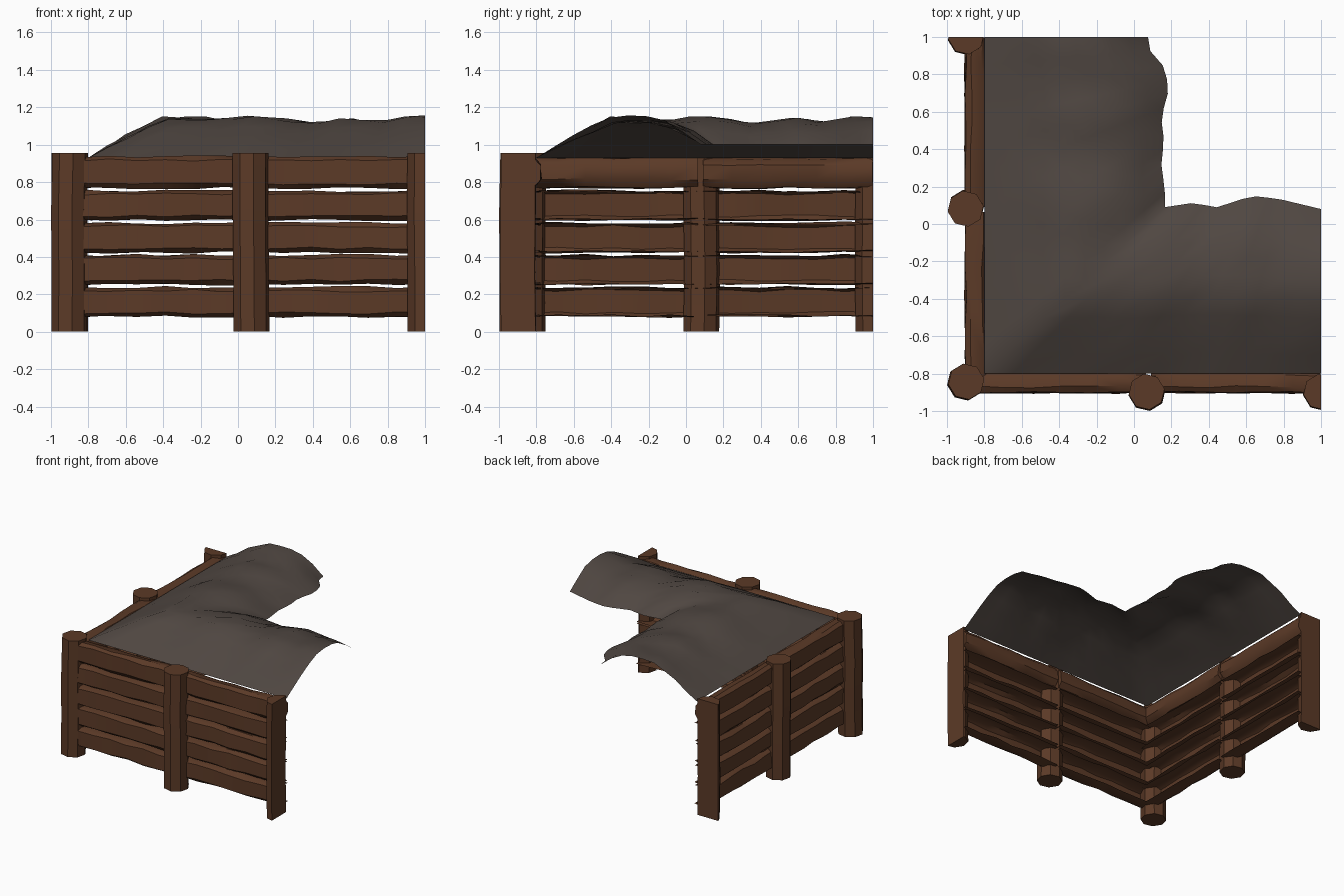
import bpy, bmesh, math, random
from mathutils import Vector

if "Cube" in bpy.data.objects:
    bpy.data.objects.remove(bpy.data.objects["Cube"])

random.seed(4)


def material(name, rgb):
    m = bpy.data.materials.new(name)
    m.diffuse_color = (*rgb, 1)
    m.use_nodes = True
    m.node_tree.nodes["Principled BSDF"].inputs["Base Color"].default_value = m.diffuse_color
    return m


WOOD = material("brown wood", (0.105, 0.042, 0.020))
SOIL = material("grey brown soil", (0.080, 0.063, 0.054))


def jit(a):
    return random.uniform(-a, a)


def finish(bm, name, mat, angle=40):
    me = bpy.data.meshes.new(name)
    bm.to_mesh(me)
    bm.free()
    ob = bpy.data.objects.new(name, me)
    bpy.context.collection.objects.link(ob)
    me.materials.append(mat)
    bpy.ops.object.select_all(action='DESELECT')
    ob.select_set(True)
    bpy.context.view_layer.objects.active = ob
    bpy.ops.object.shade_smooth_by_angle(angle=math.radians(angle))
    return ob


def clip(bm, co, no):
    """Cut away everything beyond a plane and cap the cut."""
    r = bmesh.ops.bisect_plane(bm, geom=bm.verts[:] + bm.edges[:] + bm.faces[:],
                               plane_co=co, plane_no=no, clear_outer=True)
    edges = [e for e in r["geom_cut"] if isinstance(e, bmesh.types.BMEdge)]
    bmesh.ops.contextual_create(bm, geom=edges)


def bridge(bm, rings, closed):
    n = len(rings[0])
    for a, b in zip(rings, rings[1:]):
        for i in range(n if closed else n - 1):
            j = (i + 1) % n
            bm.faces.new((a[i], a[j], b[j], b[i]))


# Upright eight-sided posts; the end ones are cut by the tile border
def post(name, x, y, cut=None):
    bm = bmesh.new()
    rings = []
    for z in (0, 0.32, 0.64, 0.955):
        dx, dy = jit(0.004), jit(0.004)
        rings.append([bm.verts.new((x + dx + 0.097 * math.cos(math.tau * (i + 0.2) / 8),
                                    y + dy + 0.097 * math.sin(math.tau * (i + 0.2) / 8), z))
                      for i in range(8)])
    bridge(bm, rings, True)
    bm.faces.new(rings[0][::-1])
    bm.faces.new(rings[-1])
    if cut:
        clip(bm, cut, cut)
    bmesh.ops.recalc_face_normals(bm, faces=bm.faces[:])
    finish(bm, name, WOOD)


post("corner_post", -0.90, -0.845)
post("front_middle_post", 0.07, -0.90)
post("front_end_post", 1.00, -0.90, (1, 0, 0))
post("side_middle_post", -0.90, 0.085)
post("side_end_post", -0.90, 1.00, (0, 1, 0))

# Log cross-sections as (outward, up): full top log, open-backed lower logs
FULL = [(-0.065, 0.035), (-0.035, 0.072), (0.025, 0.08), (0.055, 0.062),
        (0.058, -0.065), (0.028, -0.088), (-0.035, -0.085), (-0.07, -0.04)]
OPEN = [(-0.065, 0.062), (0.025, 0.07), (0.055, 0.052), (0.058, -0.066),
        (0.028, -0.088), (-0.065, -0.082)]


def log(name, a, b, z, full, side):
    bm = bmesh.new()
    prof = FULL if full else OPEN
    rings = []
    for k in range(7):
        t = a + (b - a) * k / 6
        ring = []
        for u, v in prof:
            out = -0.845 - u + jit(0.006)
            up = z + v + jit(0.007)
            ring.append(bm.verts.new((out, t, up) if side else (t, out, up)))
        rings.append(ring)
    bridge(bm, rings, full)
    if full:
        bm.faces.new(rings[0])
        bm.faces.new(rings[-1][::-1])
        bmesh.ops.recalc_face_normals(bm, faces=bm.faces[:])
    elif not side:
        bmesh.ops.reverse_faces(bm, faces=bm.faces[:])
    # open shells: make the broad face point outward
    if not full:
        axis = Vector((-1, 0, 0)) if side else Vector((0, -1, 0))
        bm.normal_update()
        if sum(f.normal.dot(axis) * f.calc_area() for f in bm.faces) < 0:
            bmesh.ops.reverse_faces(bm, faces=bm.faces[:])
    finish(bm, name, WOOD)


for row in range(5):
    z = 0.168 + 0.172 * row
    for side, word in ((False, "front"), (True, "side")):
        for part, (a, b) in enumerate(((-0.84, 0.065), (0.09, 0.998))):
            log(f"{word}_log_{row}_{part}", a, b, z, row == 4, side)


# Soil sheet: strips run across an L-shaped path with a mitred corner
def lerp_table(table, t):
    for (t0, v0), (t1, v1) in zip(table, table[1:]):
        if t <= t1:
            return v0 + (v1 - v0) * (t - t0) / (t1 - t0)
    return table[-1][1]


# Ragged inner edge of each arm and height of its ridge
SIDE_EDGE = [(0.09, 0.165), (0.2, 0.165), (0.3, 0.145), (0.45, 0.16), (0.57, 0.145),
             (0.73, 0.19), (0.86, 0.15), (0.91, 0.09), (1.0, 0.075)]
FRONT_EDGE = [(0.165, 0.09), (0.33, 0.115), (0.43, 0.085), (0.63, 0.15),
              (0.77, 0.135), (1.0, 0.08)]
RIDGE = [(-0.9, 1.14), (-0.38, 1.14), (-0.1, 1.13), (0.08, 1.15), (0.25, 1.14),
         (0.34, 1.105), (0.6, 1.145), (0.76, 1.115), (0.86, 1.15), (1.0, 1.15)]
ACROSS = [(0, 0.0), (0.2, 0.5), (0.45, 1.0), (0.65, 0.93), (0.82, 0.68), (1, 0.0)]
N = 12


def soil_point(arm, k, d):
    t = k / N
    edge = FRONT_EDGE if arm else SIDE_EDGE
    inner_t = edge[0][0] + (1 - edge[0][0]) * t
    inner = lerp_table(edge, inner_t)
    outer_t = -0.80 + 1.80 * t
    along = outer_t + (inner_t - outer_t) * d
    across = -0.80 + (inner + 0.80) * d
    base = 0.93 + 0.07 * d
    z = base + (lerp_table(RIDGE, along) - 0.962) * lerp_table(ACROSS, d)
    if 0.1 < d < 0.9:
        z += jit(0.008)
    return (along, across, z) if arm else (across, along, z)


bm = bmesh.new()
strips = []
for arm, ks in ((0, range(N, 0, -1)), (1, range(0, N + 1))):
    for k in ks:
        strips.append([bm.verts.new(soil_point(arm, k, i / 9)) for i in range(10)])
bridge(bm, strips, False)
bm.normal_update()
if sum(f.normal.z for f in bm.faces) < 0:
    bmesh.ops.reverse_faces(bm, faces=bm.faces[:])
finish(bm, "soil_top", SOIL, 60)
